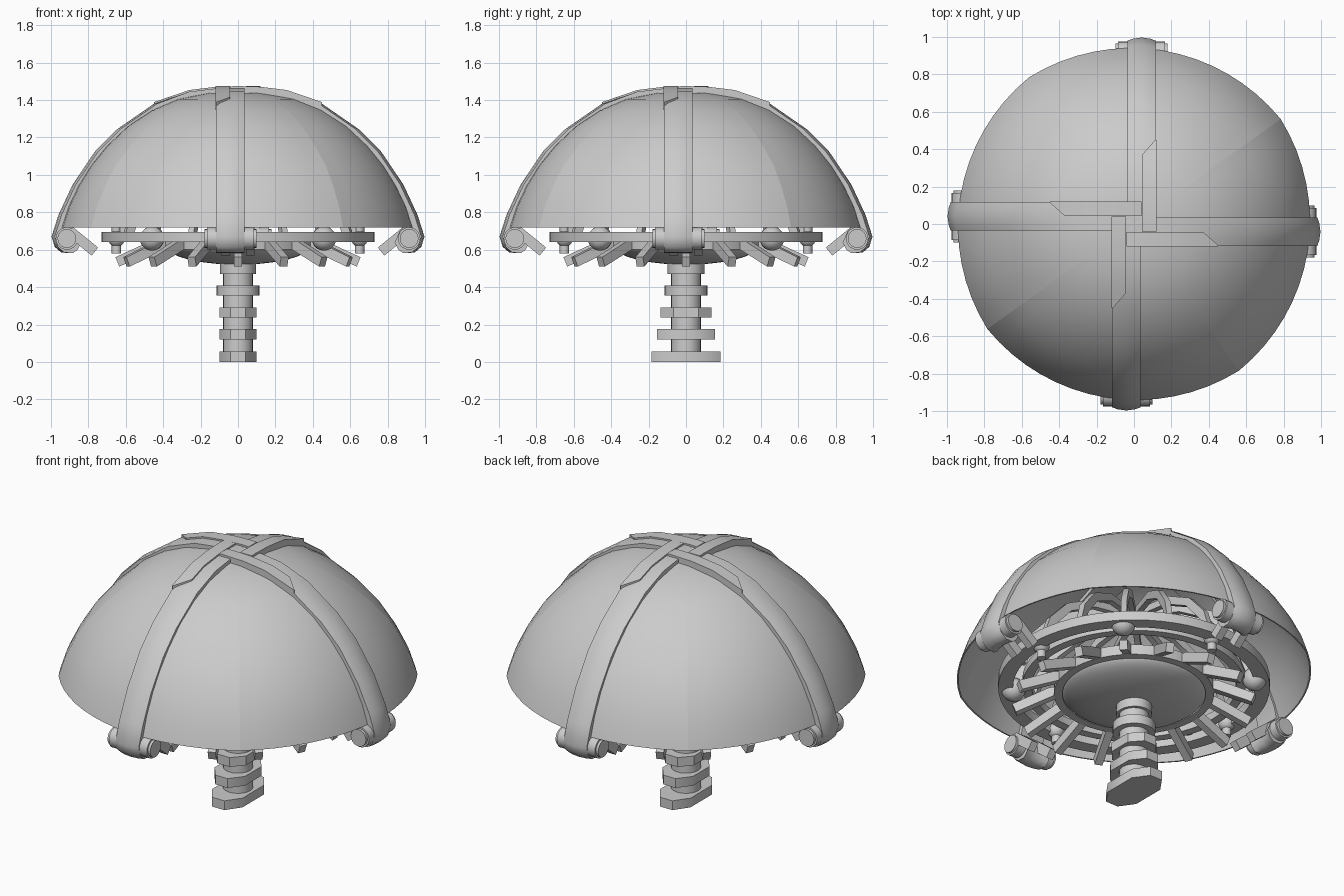
import bpy, bmesh, math
from mathutils import Matrix, Vector

if "Cube" in bpy.data.objects:
    bpy.data.objects.remove(bpy.data.objects["Cube"])

GREY = bpy.data.materials.new("plain_grey")
GREY.diffuse_color = (0.6, 0.6, 0.6, 1)
GREY.use_nodes = True
GREY.node_tree.nodes["Principled BSDF"].inputs["Base Color"].default_value = GREY.diffuse_color


def add(name, verts, faces, turn=0.0):
    """Mesh object turned about the vertical axis, with outward normals."""
    me = bpy.data.meshes.new(name)
    bm = bmesh.new()
    vs = [bm.verts.new(v) for v in verts]
    for f in faces:
        bm.faces.new([vs[i] for i in f])
    bmesh.ops.recalc_face_normals(bm, faces=bm.faces)
    bm.transform(Matrix.Rotation(turn, 4, 'Z'))
    bm.to_mesh(me)
    bm.free()
    me.materials.append(GREY)
    ob = bpy.data.objects.new(name, me)
    bpy.context.collection.objects.link(ob)
    return ob


def loft(name, loops, turn=0.0):
    """Solid through a row of matching outlines."""
    n, k = len(loops[0]), len(loops) - 1
    faces = [tuple(range(n)), tuple(k * n + i for i in reversed(range(n)))]
    faces += [(s * n + i, s * n + (i + 1) % n, (s + 1) * n + (i + 1) % n, (s + 1) * n + i)
              for s in range(k) for i in range(n)]
    return add(name, [v for lp in loops for v in lp], faces, turn)


def radial(name, outline, y0, y1, turn=0.0):
    """Outline in the (radius, height) plane, given a sideways width."""
    return loft(name, [[(r, y, z) for r, z in outline] for y in (y0, y1)], turn)


def lathe(name, prof, closed=False, n=64):
    m = len(prof)
    verts = [(r * math.cos(2 * math.pi * i / n), r * math.sin(2 * math.pi * i / n), z)
             for i in range(n) for r, z in prof]
    faces = [(i * m + j, (i + 1) % n * m + j, (i + 1) % n * m + (j + 1) % m, i * m + (j + 1) % m)
             for i in range(n) for j in range(m if closed else m - 1)]
    return add(name, verts, faces)


def bar(a, b, h):
    """Slanted bar outline from a to b with thickness h."""
    a, b = Vector(a), Vector(b)
    d = (b - a).normalized() * h / 2
    p = Vector((-d.y, d.x))
    return [a + p, b + p, b - p, a - p]


def disc(r, c, n=20):
    return [(c[0] + r * math.cos(2 * math.pi * i / n), c[1] + r * math.sin(2 * math.pi * i / n))
            for i in range(n)]


def sample(prof, r):
    """Height of a profile (outer to inner) at radius r."""
    for (r0, z0), (r1, z1) in zip(prof, prof[1:]):
        if r1 <= r <= r0:
            return z0 + (z1 - z0) * (r0 - r) / (r0 - r1)
    return prof[-1][1]


DOME = [(.94, .72), (.905, .83), (.85, .945), (.785, 1.05), (.70, 1.155), (.59, 1.26),
        (.46, 1.345), (.32, 1.405), (.16, 1.437), (.01, 1.445)]
RIB = [(.997, .67), (.96, .786), (.885, .947), (.765, 1.125), (.645, 1.245), (.45, 1.38),
       (.26, 1.445), (.12, 1.462), (0, 1.466)]
STEPS = 16
PIN = (.915, .66)

for q in range(4):
    turn = q * math.pi / 2
    # dome panel: a thin quarter shell that swells at its two side edges
    verts, faces = [], []
    prof = DOME + [(max(r - .008, .005), z - (.01 if z > .75 else 0)) for r, z in reversed(DOME)]
    m = len(prof)
    for i in range(STEPS + 1):
        t = 2 * i / STEPS - 1
        ang = math.radians(-9.4 + 45 * t)
        for r, z in prof:
            k = 1 + .026 * t * t * min(1, max(0, (1.26 - z) / .2))
            verts.append((r * k * math.cos(ang), r * k * math.sin(ang), z))
    for i in range(STEPS):
        faces += [(i * m + j, i * m + (j + 1) % m, (i + 1) * m + (j + 1) % m, (i + 1) * m + j)
                  for j in range(m)]
    add("dome_panel", verts, faces, turn)

    # crowned rib with a hooked lower end
    hook = [(.855, .64), (.875, .60), (.90, .582), (.945, .585), (.98, .615)]
    inner = [(0, 1.41)] + [(r - .02, z - .03) for r, z in reversed(DOME[1:-1])] + [(.90, .735), (.865, .70)]
    sections = []
    for s in (-1, -.6, 0, .6, 1):
        y = -.041 + .076 * s
        sections.append([(r - (.017 * s * s if r > .4 else 0), y, z) for r, z in hook + RIB]
                        + [(r, y, z) for r, z in inner])
    loft("rib", sections, turn)

    # raised locking strip with a slanted end
    xs = [-.04, 0, .06, .12, .19, .26, .37, .45]
    top, low = [], []
    for x in xs:
        edge = -.043 if x < .4 else -.114
        z = sample(RIB, abs(x))
        top += [(x, -.119, z + .009), (x, edge, z + .009)]
        low += [(x, -.119, z - .03), (x, edge, z - .03)]
    n = len(top)
    faces = [(0, 1, n + 1, n), (n - 2, n - 1, 2 * n - 1, 2 * n - 2)]
    for i in range(0, n - 2, 2):
        faces += [(i, i + 1, i + 3, i + 2), (n + i, n + i + 1, n + i + 3, n + i + 2),
                  (i, i + 2, n + i + 2, n + i), (i + 1, i + 3, n + i + 3, n + i + 1)]
    add("locking_strip", top + low, faces, turn)

    # hinge pin, collars and lugs
    radial("hinge_pin", disc(.05, PIN), -.18, .10, turn)
    for y0, y1 in ((-.165, -.117), (.035, .085)):
        radial("hinge_collar", disc(.06, PIN), y0, y1, turn)
    for y in (-.065, .065):
        radial("hinge_lug", bar((.90, .70), (.765, .59), .055), y - .022, y + .022, turn)

    # upright post on the ring
    loft("post", [[(x, y, z) for x, y in disc(.025, (.65, 0), 12)] for z in (.58, .725)], turn)

    # bearing balls, large on the diagonals and small on the axes
    for a, rad in ((turn, .045), (turn + math.pi / 4, .065)):
        ball = lathe("bearing_ball", [(max(rad * math.sin(j * math.pi / 10), .001),
                                       -rad * math.cos(j * math.pi / 10)) for j in range(11)], n=20)
        ball.location = (.65 * math.cos(a), .65 * math.sin(a), .66)

# carrier rings
lathe("outer_ring", [(.73, .64), (.73, .695), (.65, .695), (.65, .64)], True)
lathe("middle_ring", [(.60, .65), (.60, .695), (.55, .695), (.55, .65)], True)
lathe("inner_ring", [(.43, .60), (.43, .66), (.385, .66), (.385, .60)], True)

# shallow bowl under the dome
bowl = [(.39 * math.sin(a * math.pi / 20), .625 - .105 * math.cos(a * math.pi / 20)) for a in range(11)]
bowl[0] = (.005, .52)
lathe("bowl", bowl + [(.36, .66), (.005, .68)])

# slanted fins, and curved struts rising inside the dome
for i in range(16):
    turn = i * math.pi / 8
    radial("fin", [(.40, .66), (.46, .65), (.655, .56), (.635, .51), (.41, .61)], -.022, .022, turn)
    radial("inner_strut", [(.66, .68), (.60, .85), (.48, .98), (.30, 1.07), (.05, 1.10),
                           (.05, 1.06), (.28, 1.03), (.45, .945), (.56, .82), (.61, .68)], -.016, .016, turn)

# stem with stacked long plates
lathe("stem", [(.005, .01), (.08, .01), (.08, .54), (.005, .54)], n=24)
for z, hx, hy in ((0, .10, .185), (.12, .10, .155), (.237, .10, .135), (.355, .115, .115), (.47, .095, .098)):
    if hx > .9 * hy:
        side = [(x * hx, y * hy) for x, y in disc(1, (0, 0), 24)]
    else:
        c = min(.085, hy * .5)
        side = [(hx, -hy + c), (hx, hy - c), (hx * .4, hy), (-hx * .4, hy),
                (-hx, hy - c), (-hx, -hy + c), (-hx * .4, -hy), (hx * .4, -hy)]
    loft("stem_plate", [[(x, y, h) for x, y in side] for h in (z, z + .055)])

bpy.ops.object.select_all(action='SELECT')
bpy.context.view_layer.objects.active = bpy.context.selected_objects[0]
bpy.ops.object.shade_smooth_by_angle(angle=math.radians(40))
